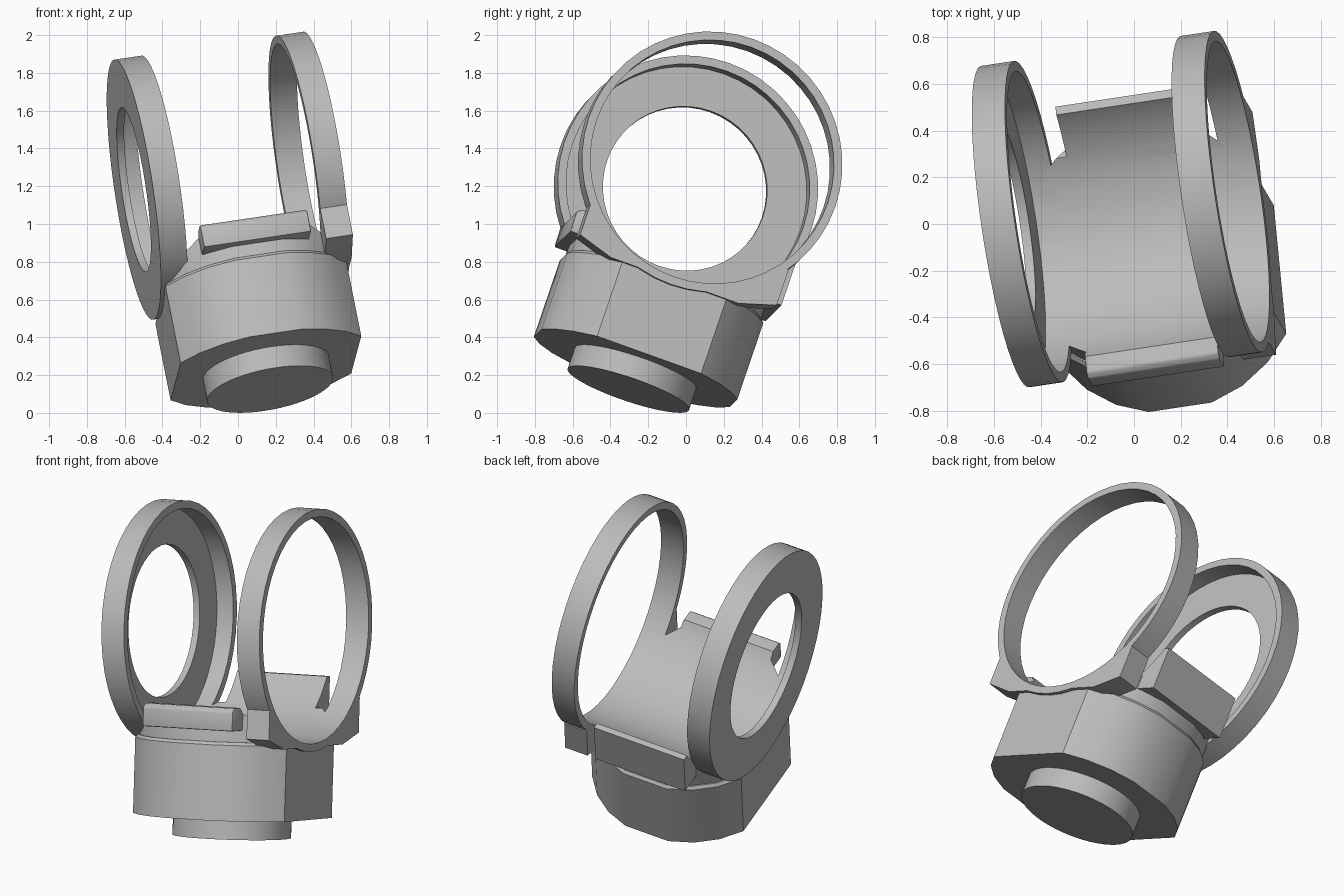
import bpy, bmesh, math
from mathutils import Matrix, Vector

cube = bpy.data.objects.get("Cube")
if cube:
    bpy.data.objects.remove(cube)

# Tilted frame: rings' axis, back direction and base axis
across = Vector((1, 0.15, 0.148)).normalized()
up = Vector((-0.2, 0.34, 1))
up = (up - up.dot(across) * across).normalized()
back = up.cross(across)
FRAME = Matrix.Translation((0.17, -0.305, 0.125)) @ Matrix((across, back, up)).transposed().to_4x4()

grey = bpy.data.materials.new("plain grey")
grey.use_nodes = True
grey.diffuse_color = (0.5, 0.5, 0.5, 1)
grey.node_tree.nodes["Principled BSDF"].inputs["Base Color"].default_value = (0.5, 0.5, 0.5, 1)

RING_Z, RING_Y = 1.21, -0.015
RING_IN, RING_OUT = 0.652, 0.697
SIDE_IN, SIDE_OUT = 0.365, 0.51
SEGMENTS = 48


def finish(name, bm):
    bmesh.ops.recalc_face_normals(bm, faces=bm.faces)
    mesh = bpy.data.meshes.new(name)
    bm.to_mesh(mesh)
    bm.free()
    ob = bpy.data.objects.new(name, mesh)
    bpy.context.collection.objects.link(ob)
    mesh.materials.append(grey)
    ob.matrix_world = FRAME
    return ob


def loft(name, loops, closed=False):
    """Skin equal-length loops; cap the ends, or join last to first."""
    bm = bmesh.new()
    rows = [[bm.verts.new(p) for p in loop] for loop in loops]
    n = len(rows[0])
    pairs = list(zip(rows, rows[1:]))
    if closed:
        pairs.append((rows[-1], rows[0]))
    else:
        bm.faces.new(rows[0])
        bm.faces.new(rows[-1])
    for a, b in pairs:
        for i in range(n):
            j = (i + 1) % n
            bm.faces.new((a[i], a[j], b[j], b[i]))
    return finish(name, bm)


def ring_loop(x, r):
    steps = [math.tau * i / SEGMENTS for i in range(SEGMENTS)]
    return [(x, RING_Y + r * math.cos(t), RING_Z + r * math.sin(t)) for t in steps]


def ring(name, x0, x1, inner, outer):
    return loft(name, [ring_loop(x0, inner), ring_loop(x0, outer),
                       ring_loop(x1, outer), ring_loop(x1, inner)], closed=True)


def plan_loop(scale, z):
    """Round plan with a flat on each side and short flats front and back."""
    quarter = [math.radians(d) for d in (14, 29, 44, 59)]
    angles = quarter + [math.pi - t for t in reversed(quarter)]
    angles += [math.pi + t for t in angles]
    return [(0.57 * scale * math.sin(t), 0.57 * scale * math.cos(t), z) for t in angles]


def extrude(name, profile, x0, x1):
    return loft(name, [[(x, y, z) for y, z in profile] for x in (x0, x1)])


def select(ob):
    bpy.ops.object.select_all(action='DESELECT')
    ob.select_set(True)
    bpy.context.view_layer.objects.active = ob


def bevel(ob, width):
    select(ob)
    mod = ob.modifiers.new("edge", 'BEVEL')
    mod.width, mod.segments = width, 2
    bpy.ops.object.modifier_apply(modifier=mod.name)


# Round foot and drum-shaped base
steps = [math.tau * i / SEGMENTS for i in range(SEGMENTS)]
foot = loft("foot", [[(0.34 * math.cos(t), 0.34 * math.sin(t), z) for t in steps] for z in (0, 0.14)])
base = loft("base", [plan_loop(1, 0.12), plan_loop(1, 0.555), plan_loop(0.975, 0.572)])
collar = loft("collar", [plan_loop(0.965, 0.5), plan_loop(0.965, 0.735)])

# Closed-faced ring on the right, open ring on the left
right_rim = ring("right_rim", -SIDE_OUT, -SIDE_IN, RING_IN, RING_OUT)
right_web = ring("right_web", -SIDE_OUT, -SIDE_OUT + 0.04, 0.44, RING_IN + 0.01)
left_ring = ring("left_ring", SIDE_IN, SIDE_OUT, RING_IN, RING_OUT)

# Mount block that seats the open ring
half = [(0.36, 0.54), (0.555, 0.60), (0.555, 0.80)]
mount = extrude("left_ring_mount", half + [(-y, z) for y, z in reversed(half)], SIDE_IN, SIDE_OUT)

# Low front grip and taller back plate
front_grip = extrude("front_grip", [(-0.59, 0.64), (-0.592, 0.75), (-0.57, 0.772),
                                    (-0.42, 0.772), (-0.42, 0.64)], -0.29, 0.29)
bevel(front_grip, 0.008)
back_plate = extrude("back_plate", [(0.60, 0.65), (0.60, 0.91), (0.40, 0.91), (0.40, 0.65)], -0.29, 0.29)

# Carve the round trough between the rings
trough = loft("trough_cutter", [ring_loop(x, RING_IN) for x in (-0.47, 0.8)])
trough.hide_render = True
bpy.context.view_layer.update()
for ob in (base, collar, mount, front_grip, back_plate):
    select(ob)
    cut = ob.modifiers.new("trough", 'BOOLEAN')
    cut.object, cut.operation, cut.solver = trough, 'DIFFERENCE', 'EXACT'
    bpy.ops.object.modifier_apply(modifier=cut.name)
bpy.data.objects.remove(trough)

# Smooth the round surfaces, keep the corners crisp
for ob in (foot, base, collar, right_rim, right_web, left_ring, mount, front_grip, back_plate):
    select(ob)
    bpy.ops.object.shade_smooth_by_angle(angle=math.radians(30))
